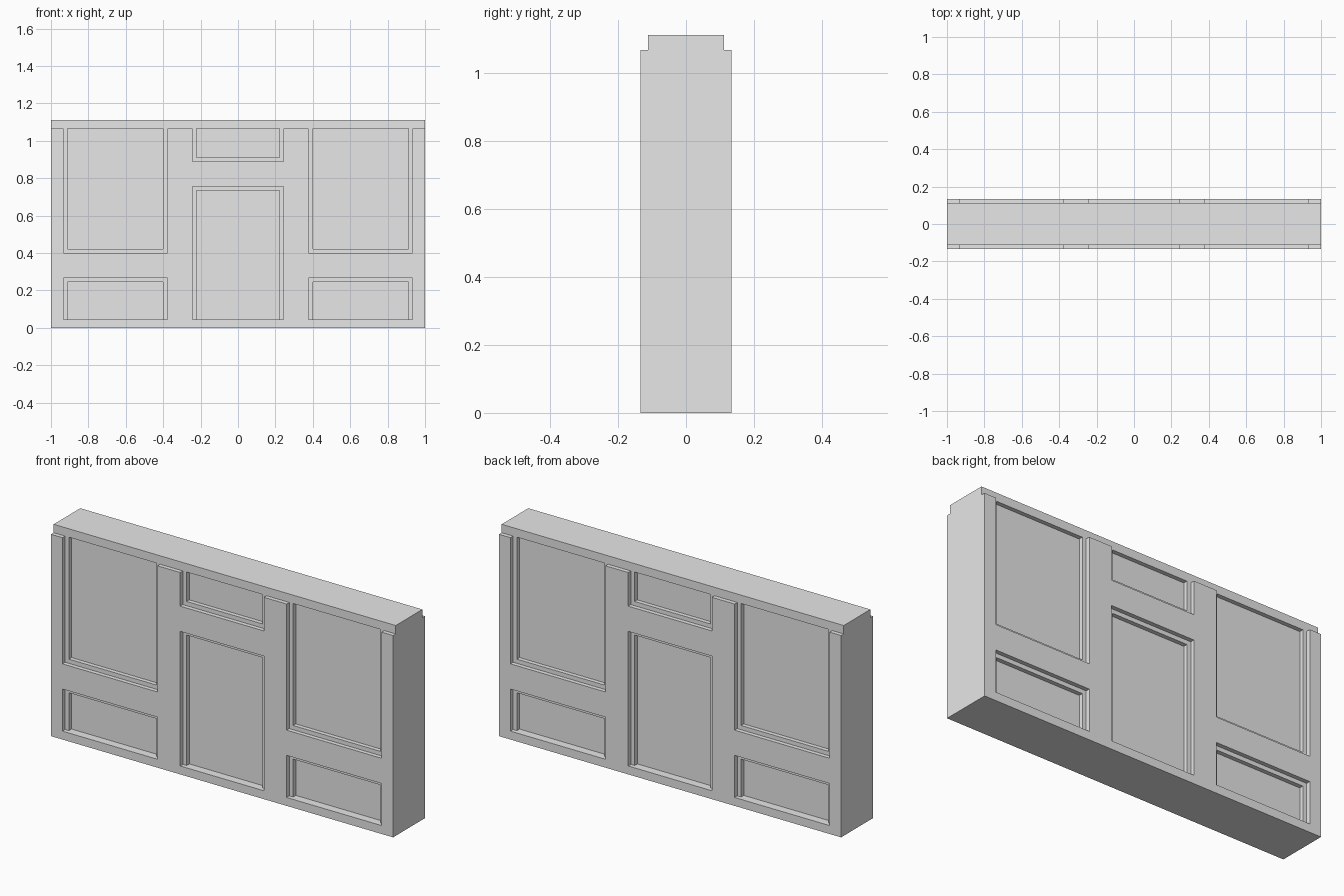
import bpy
import bmesh

U = 2 / 90  # module: the wall is 90 modules wide

if "Cube" in bpy.data.objects:
    bpy.data.objects.remove(bpy.data.objects["Cube"])

grey = bpy.data.materials.new("plain grey")
grey.use_nodes = True
colour = (0.8, 0.8, 0.8, 1)
grey.diffuse_color = colour
grey.node_tree.nodes["Principled BSDF"].inputs["Base Color"].default_value = colour


def make_boxes(name, boxes):
    """One object from boxes given as (x0, x1, y0, y1, z0, z1) in modules."""
    bm = bmesh.new()
    for x0, x1, y0, y1, z0, z1 in boxes:
        for v in bmesh.ops.create_cube(bm, size=1)["verts"]:
            v.co = (U * (x1 if v.co.x > 0 else x0),
                    U * (y1 if v.co.y > 0 else y0),
                    U * (z1 if v.co.z > 0 else z0))
    mesh = bpy.data.meshes.new(name)
    bm.to_mesh(mesh)
    bm.free()
    mesh.materials.append(grey)
    obj = bpy.data.objects.new(name, mesh)
    bpy.context.collection.objects.link(obj)
    return obj


def both_faces(rects, depth):
    """Boxes reaching in to the given depth from the front and the back."""
    return [(x0, x1, *y, z0, z1) for x0, x1, z0, z1 in rects
            for y in ((-8, -depth), (depth, 8))]


# Recess outlines: side ones mirrored, middle ones on the centre line
BOTTOM, TOP = 2, 48
side = [(17, 42, BOTTOM, 12), (17, 42, 18, TOP)]
middle = [(-11, 11, BOTTOM, 34), (-11, 11, 40, TOP)]
recesses = side + [(-b, -a, c, d) for a, b, c, d in side] + middle

# Outer step runs up into the ledge; inner step stops under the cap
rims = [(a, b, c, d + 1 if d == TOP else d) for a, b, c, d in recesses]
panels = [(a + 1, b - 1, c if c == BOTTOM else c + 1, d if d == TOP else d - 1)
          for a, b, c, d in recesses]

wall = make_boxes("panelled_wall", [(-45, 45, -6, 6, 0, 50)])
cutters = [
    make_boxes("ledge_cutter", both_faces([(-46, 46, TOP, 52)], 5)),
    make_boxes("rim_cutter", both_faces(rims, 5)),
    make_boxes("panel_cutter", both_faces(panels, 4)),
]
for cutter in cutters:
    cut = wall.modifiers.new(cutter.name, "BOOLEAN")
    cut.operation = "DIFFERENCE"
    cut.solver = "EXACT"
    cut.object = cutter

# Bake the cuts, then drop the cutters
bpy.context.view_layer.update()
evaluated = wall.evaluated_get(bpy.context.evaluated_depsgraph_get())
wall_mesh = bpy.data.meshes.new_from_object(evaluated)
wall.modifiers.clear()
wall.data = wall_mesh
for cutter in cutters:
    bpy.data.objects.remove(cutter)
